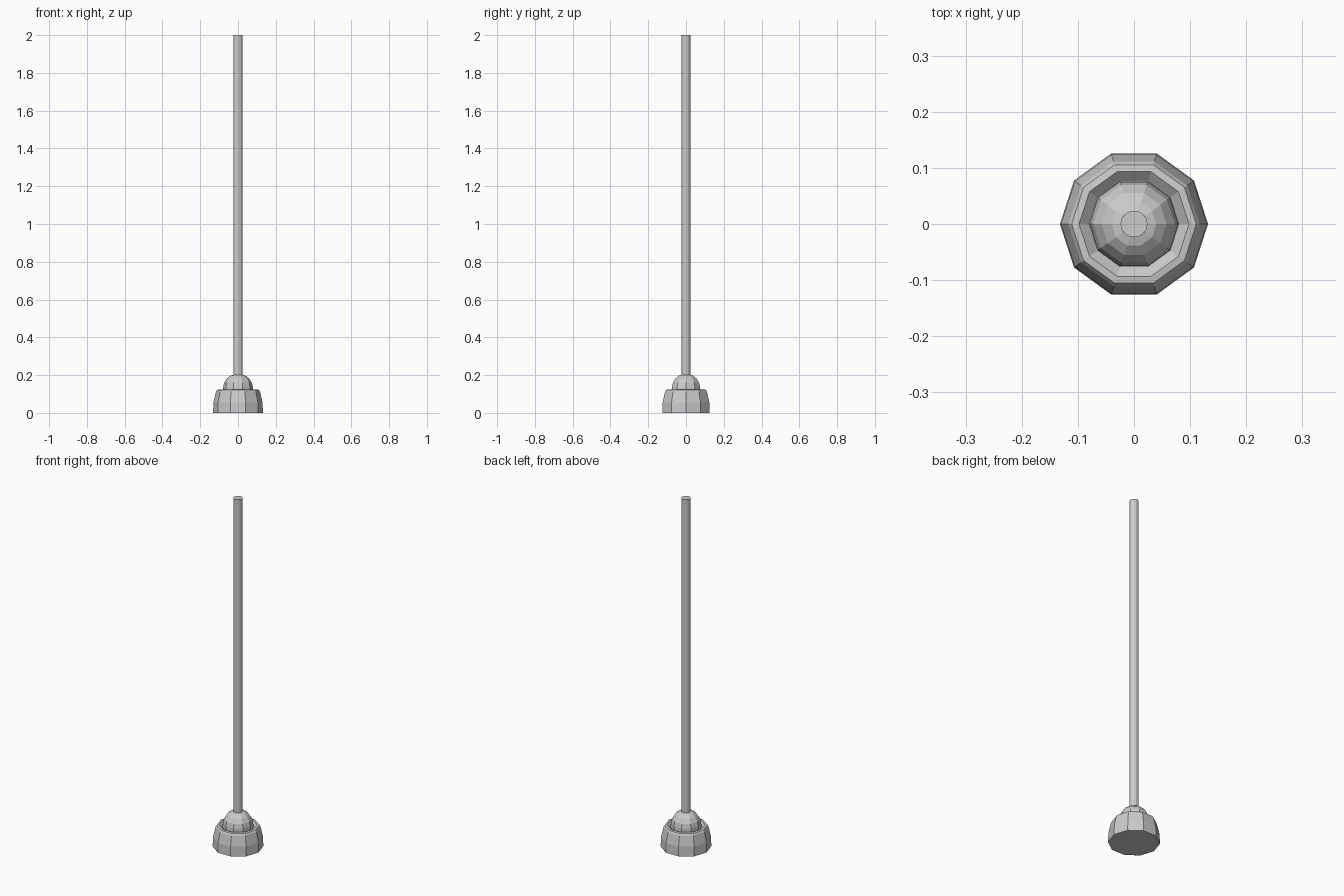
import bpy, bmesh
from math import cos, sin, pi

if "Cube" in bpy.data.objects:
    bpy.data.objects.remove(bpy.data.objects["Cube"])


def lathe(name, profile, sides, cap_bottom=True, cap_top=True):
    """Revolve (radius, z) points around z with flat faces."""
    bm = bmesh.new()
    rings = [[bm.verts.new((r * cos(2 * pi * i / sides), r * sin(2 * pi * i / sides), z))
              for i in range(sides)] for r, z in profile]
    for a, b in zip(rings, rings[1:]):
        for i in range(sides):
            j = (i + 1) % sides
            bm.faces.new((a[i], a[j], b[j], b[i]))
    if cap_bottom:
        bm.faces.new(rings[0][::-1])
    if cap_top:
        bm.faces.new(rings[-1])
    mesh = bpy.data.meshes.new(name)
    bm.to_mesh(mesh)
    bm.free()
    obj = bpy.data.objects.new(name, mesh)
    bpy.context.collection.objects.link(obj)
    return obj


# Flared foot with a bevelled rim that dips inwards to a groove
lathe("base", [(0.132, 0), (0.130, 0.055), (0.117, 0.112), (0.111, 0.122),
               (0.098, 0.124), (0.080, 0.108)], 10, cap_top=False)

# Domed collar rising out of the groove
lathe("collar_dome", [(0.080, 0.108), (0.079, 0.135), (0.073, 0.160),
                      (0.058, 0.183), (0.040, 0.197), (0.024, 0.202)], 10,
      cap_bottom=False, cap_top=False)

# Tall thin pole
lathe("pole", [(0.024, 0.19), (0.024, 2.0)], 14, cap_bottom=False)
